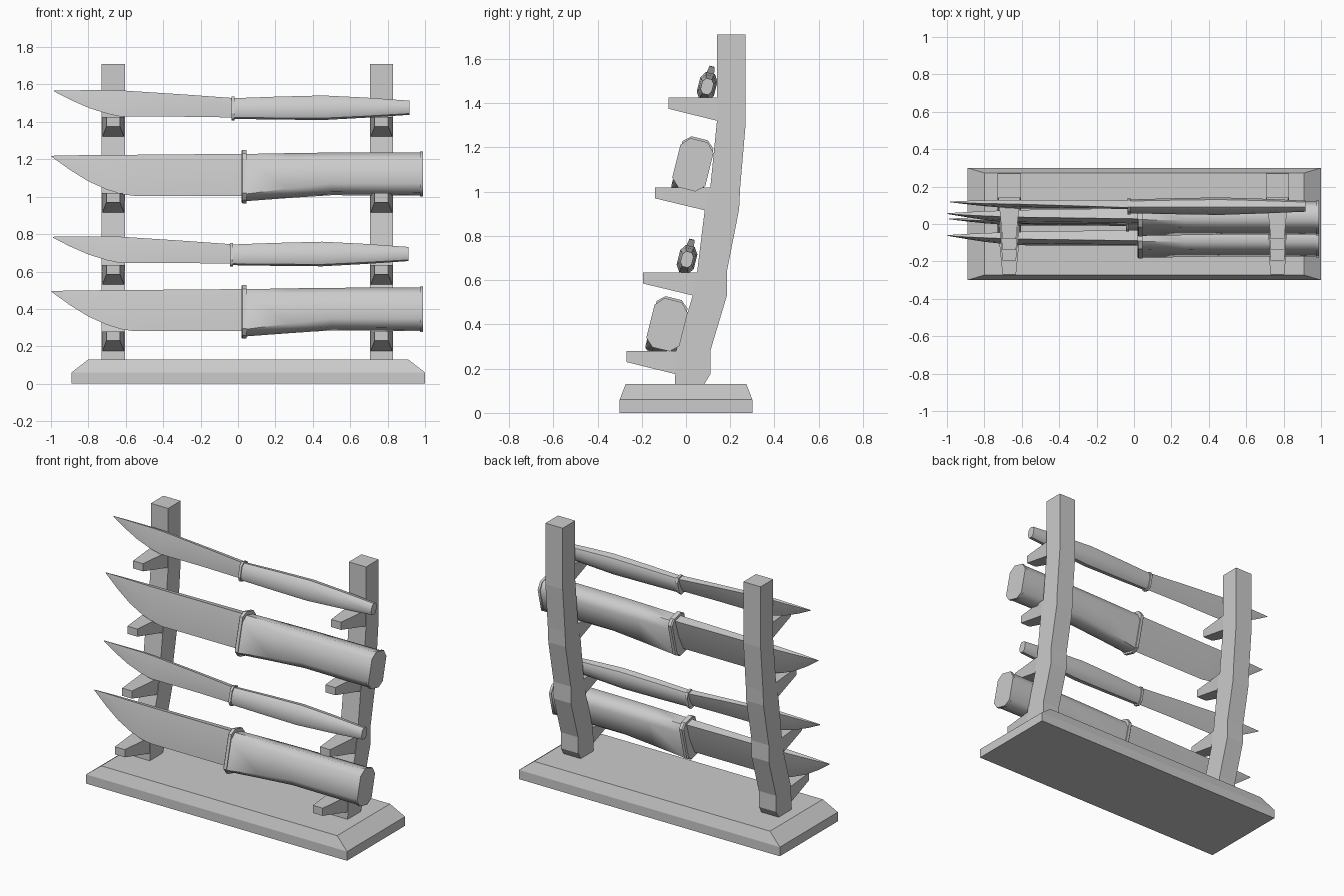
import bpy, bmesh
from math import radians
from mathutils import Matrix

if "Cube" in bpy.data.objects:
    bpy.data.objects.remove(bpy.data.objects["Cube"])

LEAN = Matrix.Rotation(radians(-14), 4, 'X')


def loft(name, rings, smooth=None, matrix=None):
    """Skin a list of equal-length closed rings and cap both ends."""
    bm = bmesh.new()
    rows = [[bm.verts.new(p) for p in ring] for ring in rings]
    n = len(rows[0])
    for a, b in zip(rows, rows[1:]):
        for i in range(n):
            bm.faces.new((a[i], a[(i + 1) % n], b[(i + 1) % n], b[i]))
    bm.faces.new(rows[0])
    bm.faces.new(rows[-1])
    bmesh.ops.recalc_face_normals(bm, faces=bm.faces)
    if matrix:
        bm.transform(matrix)
    me = bpy.data.meshes.new(name)
    bm.to_mesh(me)
    bm.free()
    ob = bpy.data.objects.new(name, me)
    bpy.context.collection.objects.link(ob)
    if smooth:
        bpy.ops.object.select_all(action='DESELECT')
        ob.select_set(True)
        bpy.context.view_layer.objects.active = ob
        bpy.ops.object.shade_smooth_by_angle(angle=radians(smooth))
    return ob


def rect(x0, x1, y0, y1, z):
    return [(x0, y0, z), (x1, y0, z), (x1, y1, z), (x0, y1, z)]


def octagon(x, lo, hi, w, cut_lo=0.035, cut_hi=0.04):
    """Tall chamfered section of a handle or guard at x."""
    k = w * 0.52
    return [(x, y, z) for y, z in (
        (-k, lo), (k, lo), (w, lo + cut_lo), (w, hi - cut_hi),
        (k, hi), (-k, hi), (-w, hi - cut_hi), (-w, lo + cut_lo))]


def blade_section(x, lo, hi, t):
    """Wedge with a thick spine and a sharp lower edge."""
    mid = lo + (hi - lo) * 0.5
    return [(x, y, z) for y, z in (
        (0, lo), (t * 0.8, mid), (t, hi), (-t, hi), (-t * 0.8, mid))]


# Base with a bevelled upper rim
loft("base", [rect(-0.89, 1.0, -0.30, 0.30, 0), rect(-0.89, 1.0, -0.30, 0.30, 0.06),
              rect(-0.80, 0.91, -0.273, 0.273, 0.13)])

# Leaning posts: (y, z) side profile, plus four tapered pegs each
post_profile = [(-0.05, 0.125), (0.08, 0.125), (0.11, 0.175), (0.11, 0.28),
                (0.185, 0.53), (0.185, 0.64), (0.24, 0.92), (0.245, 1.02),
                (0.27, 1.31), (0.27, 1.71), (0.14, 1.71), (0.14, 1.32),
                (0.11, 1.02), (0.085, 0.92), (0.05, 0.635), (0.03, 0.53),
                (-0.045, 0.28)]
pegs = [(-0.05, -0.27, 0.28), (0.03, -0.195, 0.635),
        (0.085, -0.14, 1.02), (0.14, -0.08, 1.425)]
for side, cx in (("left", -0.667), ("right", 0.767)):
    loft(side + "_post", [[(cx + s * 0.0625, y, z) for y, z in post_profile]
                          for s in (-1, 1)])
    for i, (root, tip, top) in enumerate(pegs):
        def section(y, w, bottom):
            return [(cx - w, y, bottom), (cx + w, y, bottom),
                    (cx + w, y, top), (cx - w, y, top)]
        loft(f"{side}_peg_{i + 1}", [section(tip, 0.036, top - 0.05),
                                     section(root, 0.058, top - 0.104),
                                     section(root + 0.035, 0.06, top - 0.11)])


def big_knife(tag, y, z):
    m = Matrix.Translation((0, y, z)) @ LEAN
    loft("big_blade_" + tag, [blade_section(*s) for s in (
        (-0.997, 0.094, 0.098, 0.002), (-0.90, 0.022, 0.099, 0.008),
        (-0.80, -0.042, 0.099, 0.013), (-0.70, -0.088, 0.099, 0.017),
        (-0.62, -0.113, 0.099, 0.02), (-0.55, -0.123, 0.099, 0.021),
        (0.03, -0.123, 0.102, 0.03))], 25, m)
    loft("big_guard_" + tag, [octagon(x, lo, hi, w, 0.03, 0.03) for x, lo, hi, w in (
        (0.018, -0.15, 0.118, 0.064), (0.025, -0.155, 0.122, 0.072),
        (0.045, -0.155, 0.122, 0.072))], 30, m)
    loft("big_handle_" + tag, [octagon(*s) for s in (
        (0.04, -0.143, 0.100, 0.066, 0.014), (0.27, -0.125, 0.104, 0.07, 0.026),
        (0.50, -0.109, 0.107, 0.073, 0.037), (0.975, -0.112, 0.108, 0.073, 0.04))], 50, m)
    loft("big_pommel_" + tag, [octagon(*s) for s in (
        (0.972, -0.116, 0.113, 0.077), (0.988, -0.116, 0.113, 0.077))], 50, m)


def small_knife(tag, x, y, z):
    m = Matrix.Translation((x, y, z)) @ LEAN
    loft("small_blade_" + tag, [blade_section(*s) for s in (
        (-0.99, 0.088, 0.092, 0.002), (-0.90, 0.040, 0.092, 0.006),
        (-0.80, -0.005, 0.092, 0.009), (-0.70, -0.037, 0.092, 0.011),
        (-0.63, -0.052, 0.090, 0.012), (-0.30, -0.052, 0.067, 0.016),
        (-0.03, -0.056, 0.046, 0.02))], 25, m)
    loft("small_guard_" + tag, [octagon(gx, -0.068, 0.054, 0.036, 0.025, 0.025)
                                for gx in (-0.042, -0.026)], 30, m)
    loft("small_handle_" + tag, [octagon(gx, lo, hi, w, c, c) for gx, lo, hi, w, c in (
        (-0.03, -0.06, 0.046, 0.031, 0.025), (0.20, -0.063, 0.054, 0.036, 0.027),
        (0.45, -0.065, 0.060, 0.040, 0.029), (0.68, -0.053, 0.049, 0.034, 0.024),
        (0.912, -0.038, 0.033, 0.026, 0.018))], 50, m)


# Four knives, alternating big and small up the rack
big_knife("lower", -0.085, 0.40)
small_knife("lower", 0, 0.005, 0.696)
big_knife("upper", 0.032, 1.123)
small_knife("upper", 0.006, 0.096, 1.478)
